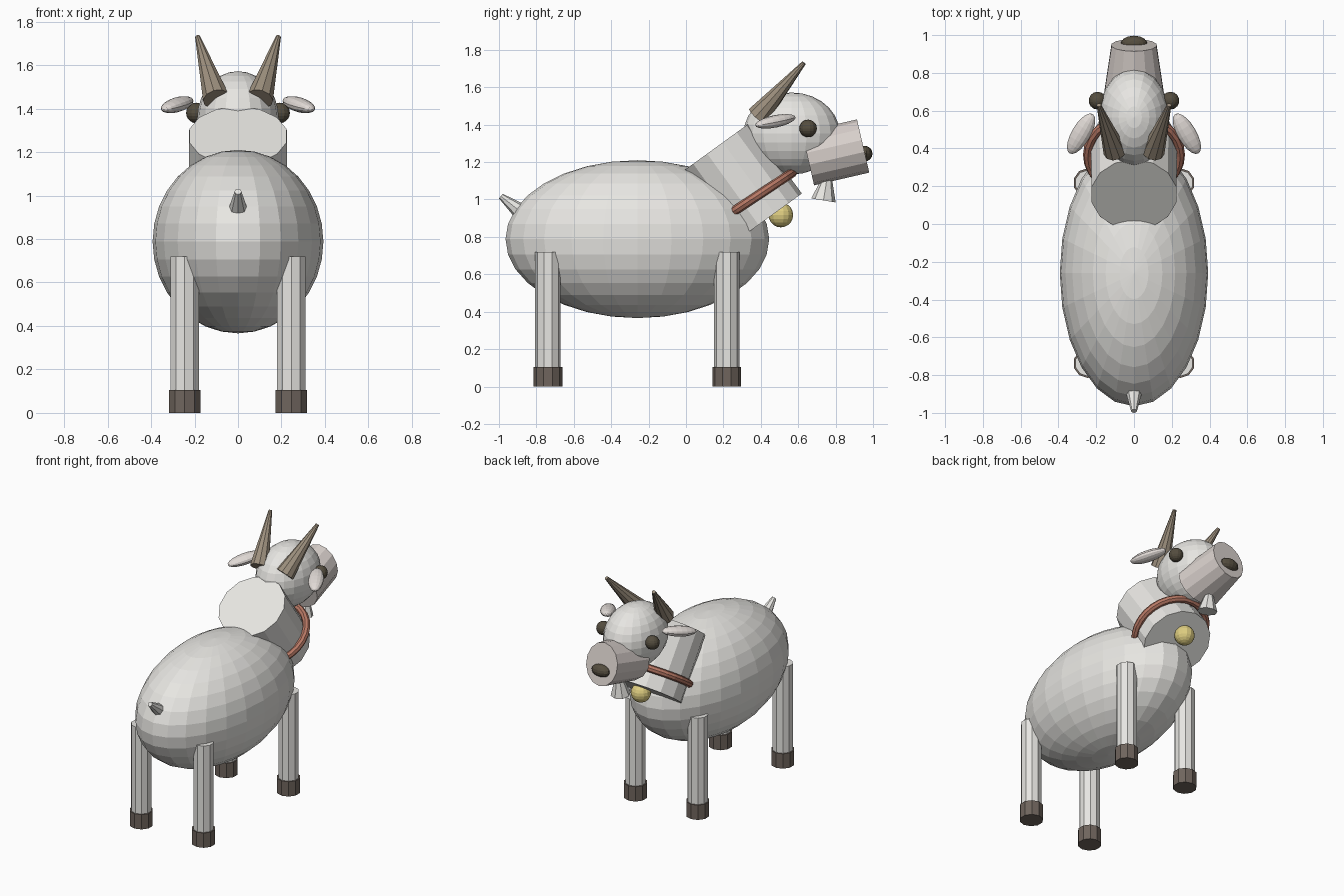
import bpy, bmesh, math
from mathutils import Vector, Matrix

if "Cube" in bpy.data.objects:
    bpy.data.objects.remove(bpy.data.objects["Cube"])


def material(name, rgb):
    m = bpy.data.materials.new(name)
    m.diffuse_color = (*rgb, 1)
    m.use_nodes = True
    m.node_tree.nodes["Principled BSDF"].inputs["Base Color"].default_value = m.diffuse_color
    return m


WOOL = material("wool", (0.80, 0.79, 0.76))
SKIN = material("skin", (0.70, 0.64, 0.61))
EAR = material("ear_skin", (0.76, 0.71, 0.68))
HOOF = material("hoof_brown", (0.16, 0.13, 0.11))
HORN = material("horn_tan", (0.34, 0.28, 0.21))
DARK = material("dark_eye", (0.09, 0.075, 0.05))
LEATHER = material("leather", (0.48, 0.19, 0.13))
BRASS = material("brass", (0.74, 0.62, 0.22))


def finish(name, bm, matrix, mat):
    me = bpy.data.meshes.new(name)
    bm.transform(matrix)
    bmesh.ops.recalc_face_normals(bm, faces=bm.faces[:])
    bm.to_mesh(me)
    bm.free()
    me.materials.append(mat)
    ob = bpy.data.objects.new(name, me)
    bpy.context.collection.objects.link(ob)
    return ob


def frame(z_axis, y_hint=(0, 1, 0)):
    """Rotation whose local z follows z_axis and local y leans to y_hint."""
    z = Vector(z_axis).normalized()
    x = Vector(y_hint).cross(z).normalized()
    return Matrix((x, z.cross(x), z)).transposed().to_4x4()


def ball(name, centre, radii, mat, seg=16, rings=10, rot=Matrix()):
    bm = bmesh.new()
    bmesh.ops.create_uvsphere(bm, u_segments=seg, v_segments=rings, radius=1)
    return finish(name, bm, Matrix.Translation(centre) @ rot @ Matrix.Diagonal((*radii, 1)), mat)


def rod(name, a, b, ra, rb, mat, seg=10, hint=(0, 1, 0)):
    """Tapered rod from a to b; each end radius is an (x, y) pair or a number."""
    a, b = Vector(a), Vector(b)
    bm = bmesh.new()
    loops = []
    for r, h in ((ra, 0), (rb, (b - a).length)):
        rx, ry = r if isinstance(r, tuple) else (r, r)
        loops.append([bm.verts.new((rx * math.sin(math.tau * i / seg),
                                    ry * math.cos(math.tau * i / seg), h)) for i in range(seg)])
    for i in range(seg):
        j = (i + 1) % seg
        bm.faces.new((loops[0][i], loops[0][j], loops[1][j], loops[1][i]))
    for loop in loops:
        bm.faces.new(loop)
    return finish(name, bm, Matrix.Translation(a) @ frame(b - a, hint), mat)


def ring(name, centre, axis, major, minor, mat, seg=28, sides=8):
    bm = bmesh.new()
    grid = []
    for i in range(seg):
        u = math.tau * i / seg
        grid.append([])
        for k in range(sides):
            v = math.tau * k / sides
            r = major + minor * math.cos(v)
            grid[-1].append(bm.verts.new((r * math.cos(u), r * math.sin(u), minor * math.sin(v))))
    for i in range(seg):
        for k in range(sides):
            n, m = (i + 1) % seg, (k + 1) % sides
            bm.faces.new((grid[i][k], grid[n][k], grid[n][m], grid[i][m]))
    return finish(name, bm, Matrix.Translation(centre) @ frame(axis), mat)


# body and tail
ball("body", (0, -0.26, 0.788), (0.393, 0.705, 0.422), WOOL, 24, 16)
rod("tail", (0, -0.865, 0.92), (0, -0.99, 1.018), 0.05, 0.016, WOOL, 8)

# neck, collar and bell
rod("neck", (0, 0.155, 1.275), (0, 0.43, 0.895), 0.23, 0.234, WOOL, 14, (0, 0.81, 0.58))
ring("collar", (0, 0.366, 1.01), (0, 0.55, -0.835), 0.245, 0.025, LEATHER)
ball("bell", (0, 0.507, 0.917), (0.066, 0.066, 0.066), BRASS, 14, 10)

# head, muzzle, nose and beard
ball("head", (0, 0.565, 1.353), (0.188, 0.257, 0.219), WOOL, 20, 14)
rod("muzzle", (0, 0.652, 1.218), (0, 0.947, 1.286), (0.168, 0.146), (0.122, 0.146), SKIN, 14, (0, 0, 1))
ball("nose", (0, 0.955, 1.245), (0.07, 0.042, 0.042), DARK, 14, 8)
rod("beard", (0, 0.735, 0.995), (0, 0.76, 1.15), 0.066, 0.015, WOOL, 8)

# paired parts
for side, s in (("left", -1), ("right", 1)):
    ball(side + "_eye", (s * 0.193, 0.653, 1.38), (0.047, 0.047, 0.047), DARK, 14, 10)
    ball(side + "_ear", (s * 0.28, 0.478, 1.418), (0.033, 0.05, 0.123), EAR, 14, 10,
         frame((s * 0.5, -0.85, -0.18), (s * 0.85, 0.5, 0)))
    rod(side + "_horn", (s * 0.1, 0.385, 1.445), (s * 0.186, 0.63, 1.73), 0.063, 0.012, HORN, 10)
    for end, y in (("back", -0.738), ("front", 0.218)):
        rod(f"{end}_{side}_leg", (s * 0.245, y, 0.05), (s * 0.245, y, 0.72), 0.068, 0.068, WOOL, 10)
        rod(f"{end}_{side}_hoof", (s * 0.245, y, 0), (s * 0.245, y, 0.105), 0.077, 0.077, HOOF, 10)
